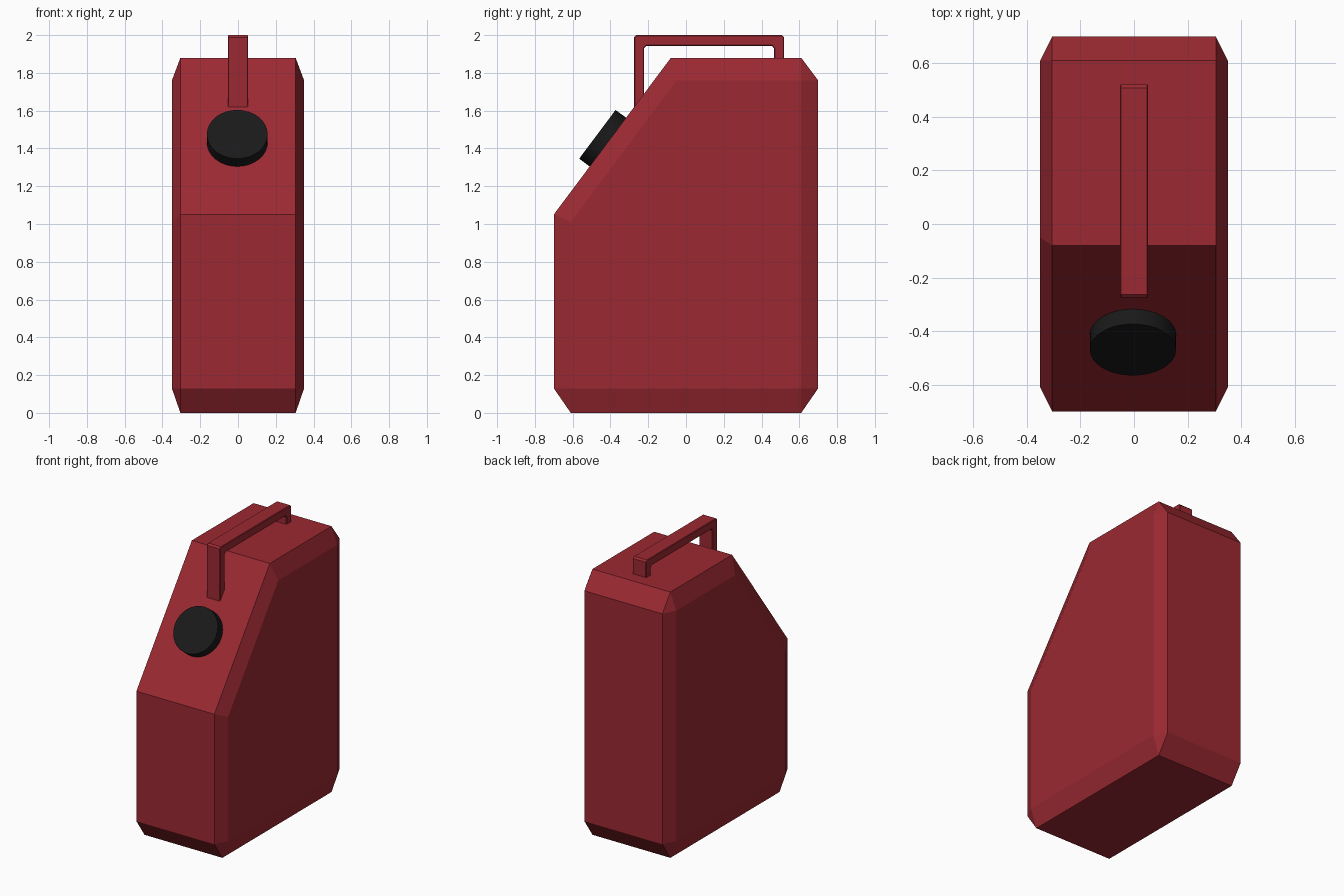
import bpy, bmesh, math
from mathutils import Vector

if "Cube" in bpy.data.objects:
    bpy.data.objects.remove(bpy.data.objects["Cube"])


def material(name, rgb):
    m = bpy.data.materials.new(name)
    m.diffuse_color = (*rgb, 1)
    m.use_nodes = True
    m.node_tree.nodes["Principled BSDF"].inputs["Base Color"].default_value = m.diffuse_color
    return m


RED = material("red_paint", (0.33, 0.022, 0.032))
BLACK = material("black_plastic", (0.010, 0.010, 0.010))


def add_object(name, bm, mat):
    bmesh.ops.recalc_face_normals(bm, faces=bm.faces[:])
    me = bpy.data.meshes.new(name)
    bm.to_mesh(me)
    bm.free()
    me.materials.append(mat)
    ob = bpy.data.objects.new(name, me)
    bpy.context.collection.objects.link(ob)
    return ob


# Can body: full side profile in the middle, inset profile on the side faces
outer = [(-0.70, 0.13), (-0.61, 0), (0.61, 0), (0.70, 0.13),
         (0.70, 1.76), (0.61, 1.88), (-0.08, 1.88), (-0.70, 1.05)]
inset = [(-0.61, 0.13), (0.61, 0.13), (0.61, 1.76), (-0.05, 1.76), (-0.61, 1.01)]
bm = bmesh.new()
for s in (-1, 1):
    for x, profile in ((0.305, outer), (0.35, inset)):
        for y, z in profile:
            bm.verts.new((s * x, y, z))
bmesh.ops.convex_hull(bm, input=bm.verts[:])
bmesh.ops.dissolve_limit(bm, angle_limit=math.radians(2),
                         verts=bm.verts[:], edges=bm.edges[:])
add_object("can_body", bm, RED)

# Handle: bracket profile extruded across x, legs sunk into the body
y0, y1, t, c = -0.275, 0.52, 0.053, 0.012
bracket = [(y0, 1.59), (y0, 2 - c), (y0 + c, 2), (y1 - c, 2), (y1, 2 - c), (y1, 1.85),
           (y1 - t, 1.85), (y1 - t, 1.93), (y1 - t - c, 1.943),
           (y0 + t + c, 1.943), (y0 + t, 1.93), (y0 + t, 1.59)]
bm = bmesh.new()
face = bm.faces.new([bm.verts.new((-0.053, y, z)) for y, z in bracket])
ext = bmesh.ops.extrude_face_region(bm, geom=[face])
bmesh.ops.translate(bm, vec=(0.106, 0, 0),
                    verts=[v for v in ext["geom"] if isinstance(v, bmesh.types.BMVert)])
handle = add_object("handle", bm, RED)
bevel = handle.modifiers.new("edge_chamfer", "BEVEL")
bevel.width = 0.004
bevel.segments = 1
bevel.limit_method = 'ANGLE'
bevel.angle_limit = math.radians(60)

# Screw cap lying on the sloped shoulder
normal = Vector((0, -0.83, 0.62)).normalized()
top_centre = Vector((-0.004, -0.469, 1.475))
depth = 0.09
bpy.ops.mesh.primitive_cylinder_add(vertices=32, radius=0.161, depth=depth,
                                    location=top_centre - normal * depth / 2,
                                    rotation=normal.to_track_quat('Z', 'Y').to_euler())
cap = bpy.context.object
cap.name = "screw_cap"
cap.data.materials.append(BLACK)
bpy.ops.object.shade_smooth_by_angle(angle=math.radians(30))
